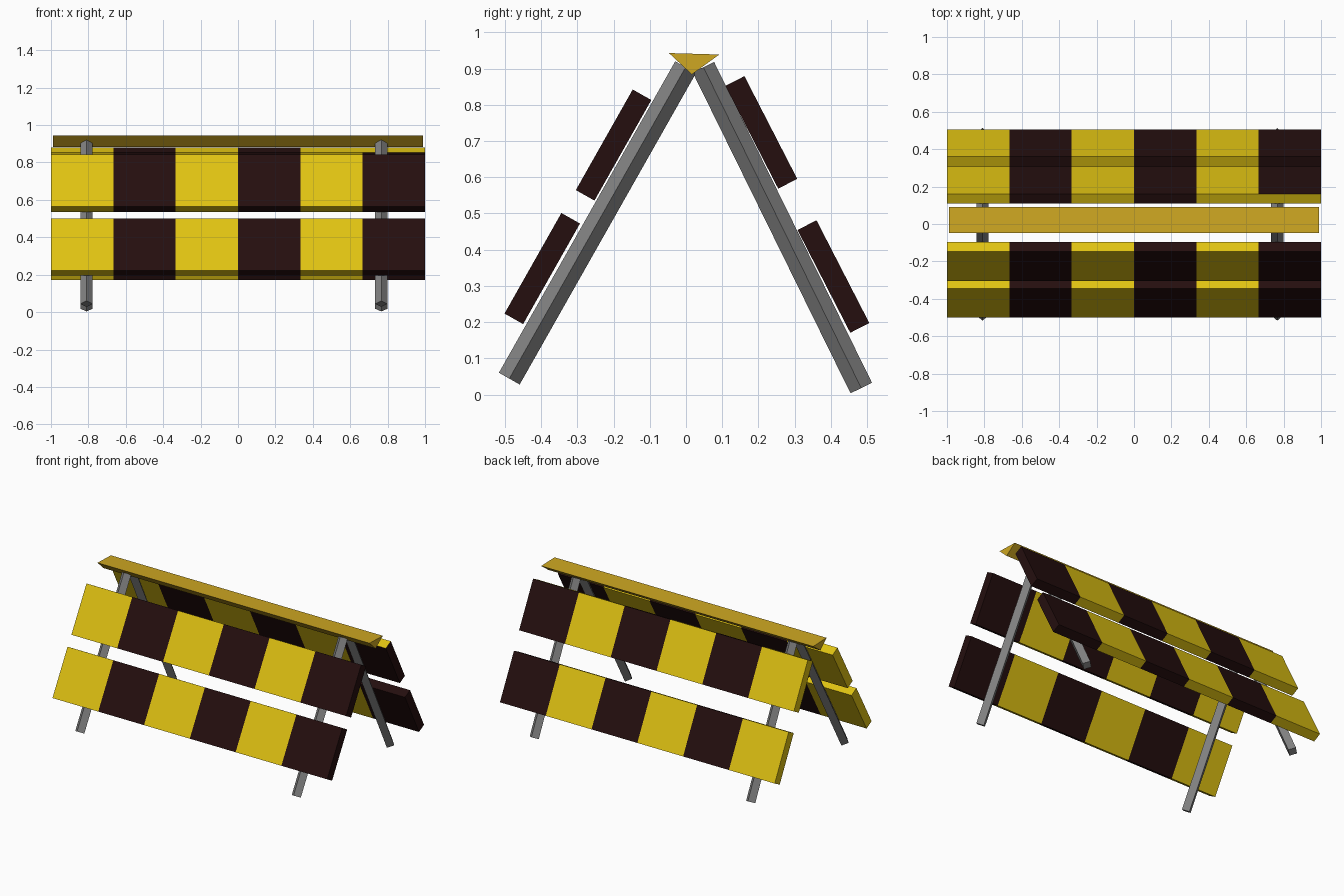
import bpy, bmesh
from math import atan2, radians
from mathutils import Matrix, Vector

if "Cube" in bpy.data.objects:
    bpy.data.objects.remove(bpy.data.objects["Cube"])


def material(name, rgb):
    m = bpy.data.materials.new(name)
    m.diffuse_color = (*rgb, 1)
    m.use_nodes = True
    m.node_tree.nodes["Principled BSDF"].inputs["Base Color"].default_value = m.diffuse_color
    return m


YELLOW = material("bright yellow", (0.74, 0.54, 0.006))
BLACK = material("dark brown black", (0.018, 0.0045, 0.0045))
GOLD = material("gold", (0.62, 0.39, 0.016))
GREY = material("grey", (0.23, 0.23, 0.23))


def finish(bm, name, mats):
    bmesh.ops.recalc_face_normals(bm, faces=bm.faces[:])
    me = bpy.data.meshes.new(name)
    bm.to_mesh(me)
    bm.free()
    for m in mats:
        me.materials.append(m)
    ob = bpy.data.objects.new(name, me)
    bpy.context.collection.objects.link(ob)
    return ob


# Striped boards: a box cut into six bands, tilted about x
def board(name, y, z, tilt, plain_top_end=False):
    bm = bmesh.new()
    bmesh.ops.create_cube(bm, size=1, matrix=Matrix.Diagonal((2, 0.059, 0.319, 1)))
    for i in range(1, 6):
        bmesh.ops.bisect_plane(bm, geom=bm.verts[:] + bm.edges[:] + bm.faces[:],
                               plane_co=(-1 + i / 3, 0, 0), plane_no=(1, 0, 0))
    for f in bm.faces:
        c = f.calc_center_median()
        band = min(5, int((c.x + 1) * 3))
        f.material_index = band % 2
        # one top edge is left yellow
        if plain_top_end and band == 5 and c.z > 0.15:
            f.material_index = 0
    bm.transform(Matrix.Translation((0, y, z)) @ Matrix.Rotation(radians(tilt), 4, 'X'))
    finish(bm, name, [YELLOW, BLACK])


board("front_upper_board", -0.200, 0.689, -29.5)
board("front_lower_board", -0.397, 0.348, -29.5)
board("back_upper_board", 0.208, 0.724, 27.2, True)
board("back_lower_board", 0.407, 0.326, 27.2)


# Legs: four-sided bars with a corner facing outward
def leg(name, x, foot, top):
    a, b = Vector((x, *foot)), Vector((x, *top))
    d = b - a
    bm = bmesh.new()
    bmesh.ops.create_cone(bm, cap_ends=True, segments=4, radius1=0.033,
                          radius2=0.033, depth=d.length)
    bm.transform(Matrix.Translation((a + b) / 2)
                 @ Matrix.Rotation(atan2(-d.y, d.z), 4, 'X'))
    finish(bm, name, [GREY])


for side, x in (("left", -0.81), ("right", 0.766)):
    leg(f"front_leg_{side}", x, (-0.488, 0.044), (-0.001, 0.904))
    leg(f"back_leg_{side}", x, (0.484, 0.018), (0.048, 0.904))

# Ridge bar: triangular prism along the top
bm = bmesh.new()
tri = [bm.verts.new((-0.99, y, z)) for y, z in
       ((-0.047, 0.943), (0.092, 0.939), (0.016, 0.884))]
face = bm.faces.new(tri)
ext = bmesh.ops.extrude_face_region(bm, geom=[face], use_keep_orig=True)
bmesh.ops.translate(bm, vec=(1.98, 0, 0),
                    verts=[v for v in ext["geom"] if isinstance(v, bmesh.types.BMVert)])
finish(bm, "ridge_bar", [GOLD])
